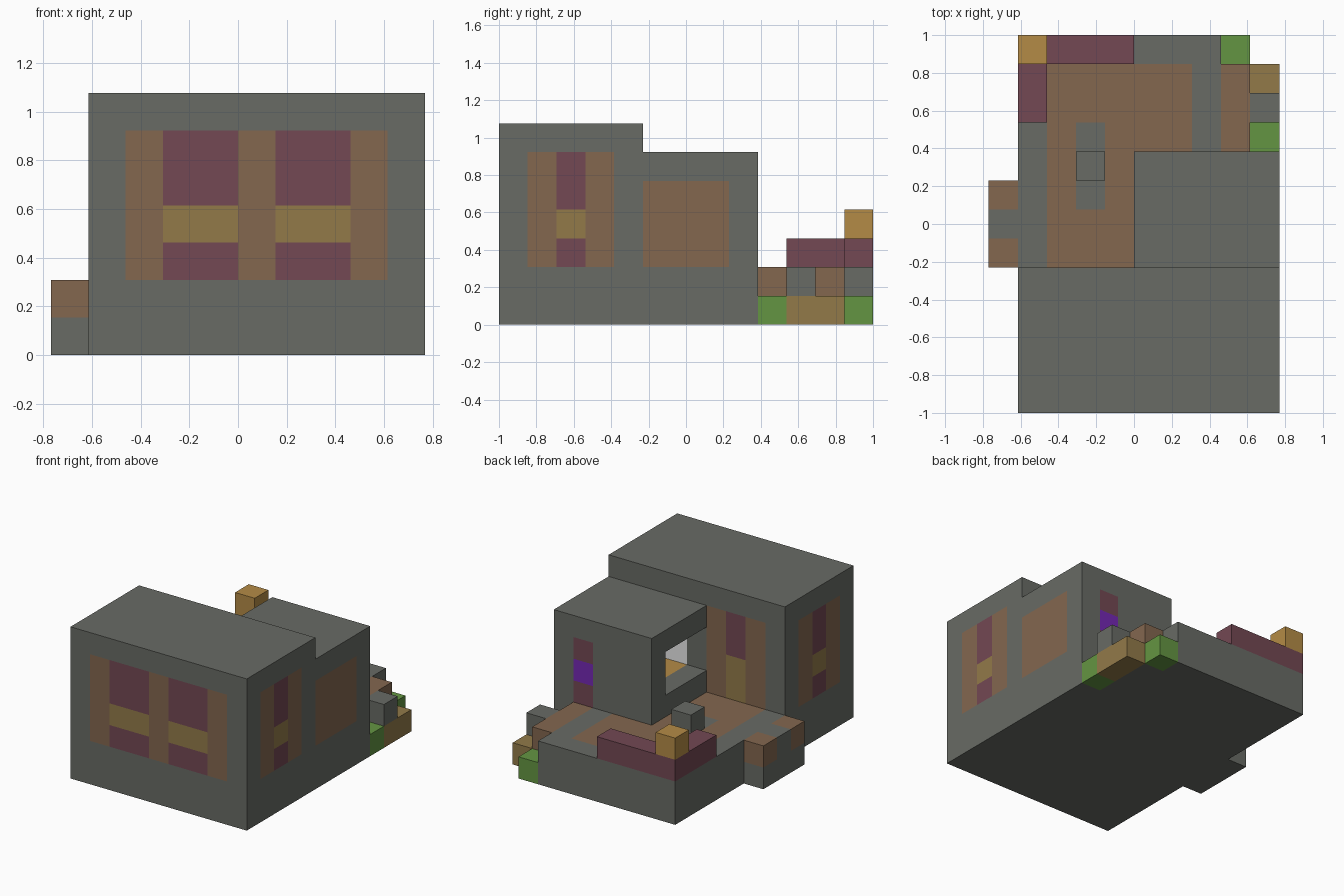
import bpy
import bmesh
from mathutils import Vector

old = bpy.data.objects.get("Cube")
if old:
    bpy.data.objects.remove(old, do_unlink=True)

U = 2 / 13                      # one building block
ORIGIN = Vector((-5, -6.5, 0))  # grid corner, in blocks


def material(name, hex_colour):
    channels = [int(hex_colour[i:i + 2], 16) / 255 for i in range(0, len(hex_colour), 2)]
    linear = [c / 12.92 if c < 0.04 else ((c + 0.055) / 1.055) ** 2.4 for c in channels]
    mat = bpy.data.materials.new(name)
    mat.use_nodes = True
    mat.diffuse_color = (*linear, 1)
    mat.node_tree.nodes["Principled BSDF"].inputs["Base Color"].default_value = (*linear, 1)
    return mat


STONE = material("stone grey", "686b65")
BROWN = material("clay brown", "83674f")
MAROON = material("maroon", "734853")
OCHRE = material("dull ochre", "927a49")
AMBER = material("amber", "b48b46")
GREEN = material("leaf green", "649542")
PURPLE = material("purple", "7428b4")
WHITE = material("white", "f0f0f0")


def inside(point, lo, hi):
    return all(a - 0.01 < p < b + 0.01 for p, a, b in zip(point, lo, hi))


def block(name, lo, hi, base=STONE, paint=(), recess=None):
    """Box in grid units; paint is a list of (material, lo, hi) colour zones."""
    bm = bmesh.new()
    bmesh.ops.create_cube(bm, size=1)
    size = Vector(hi) - Vector(lo)
    for v in bm.verts:
        v.co = Vector(lo) + Vector([(c + 0.5) * s for c, s in zip(v.co, size)])

    # Cut the faces along the borders of every zone
    zones = [(a, b) for _, a, b in paint] + ([recess] if recess else [])
    for axis in range(3):
        normal = Vector([float(i == axis) for i in range(3)])
        for cut in sorted({corner[axis] for zone in zones for corner in zone}):
            if lo[axis] < cut < hi[axis]:
                bmesh.ops.bisect_plane(bm, geom=bm.verts[:] + bm.edges[:] + bm.faces[:],
                                       plane_co=normal * cut, plane_no=normal)

    # Sink the recess one block into the top
    if recess:
        bm.normal_update()
        top = [f for f in bm.faces
               if f.normal.z > 0.9 and inside(f.calc_center_median(), *recess)]
        out = bmesh.ops.extrude_face_region(bm, geom=top)["geom"]
        moved = [g for g in out if isinstance(g, bmesh.types.BMVert)]
        bmesh.ops.translate(bm, verts=moved, vec=(0, 0, -1))

    mats = [base]
    for mat, a, b in paint:
        if mat not in mats:
            mats.append(mat)
        for f in bm.faces:
            if inside(f.calc_center_median(), a, b):
                f.material_index = mats.index(mat)

    bmesh.ops.recalc_face_normals(bm, faces=bm.faces[:])
    for v in bm.verts:
        v.co = (v.co + ORIGIN) * U
    mesh = bpy.data.meshes.new(name)
    bm.to_mesh(mesh)
    bm.free()
    for mat in mats:
        mesh.materials.append(mat)
    ob = bpy.data.objects.new(name, mesh)
    bpy.context.collection.objects.link(ob)
    return ob


# Main house: front windows, side windows, back door, sunken roof
paint = [(BROWN, (2, 0, 2), (9, 1, 6))]
for x in (3, 6):
    paint += [(MAROON, (x, 0, 2), (x + 2, 1, 6)), (OCHRE, (x, 0, 3), (x + 2, 1, 4))]
for x in (1, 9):
    paint += [(BROWN, (x, 1, 2), (x + 1, 4, 6)),
              (MAROON, (x, 2, 2), (x + 1, 3, 6)),
              (OCHRE, (x, 2, 3), (x + 1, 3, 4))]
paint += [(BROWN, (2, 4, 2), (5, 5, 6)),
          (MAROON, (3, 4, 4), (4, 5, 6)),
          (OCHRE, (3, 4, 2), (4, 5, 4)),
          (WHITE, (6, 4, 3), (9, 5, 5)),
          (OCHRE, (2, 1, 5), (9, 4, 6))]
block("main_house", (1, 0, 0), (10, 5, 7), paint=paint,
      recess=((2, 1, 7), (9, 4, 7)))

# Open annex: footing, floor, back wall, side wall, roof
door = [(MAROON, (8, 8, 2), (9, 9, 5)), (PURPLE, (8, 8, 3), (9, 9, 4))]
side_panel = [(BROWN, (9, 5, 2), (10, 8, 5))]
block("annex_footing", (9, 5, 0), (10, 9, 2))
block("annex_floor", (5, 5, 2), (10, 9, 3),
      paint=side_panel + door + [(AMBER, (6, 5, 2), (9, 8, 3))])
block("annex_back_wall", (5, 8, 3), (10, 9, 5), paint=door)
block("annex_side_wall", (9, 5, 3), (10, 8, 5), paint=side_panel)
block("annex_roof", (5, 5, 5), (10, 9, 6))

# Terrace with brown paving and grey paths
block("terrace", (1, 5, 0), (9, 12, 2), paint=[
    (BROWN, (2, 5, 1), (7, 12, 2)),
    (BROWN, (8, 9, 1), (9, 12, 2)),
    (STONE, (3, 7, 1), (4, 10, 2))])
block("terrace_back_edge", (1, 12, 0), (8, 13, 2))
block("terrace_pillar", (3, 8, 2), (4, 9, 3))

# Side landing
block("side_landing", (0, 5, 0), (1, 8, 2), paint=[
    (BROWN, (0, y, 1), (1, y + 1, 2)) for y in (5, 7)])

# Corner bench and lamp
block("bench_side", (1, 10, 2), (2, 13, 3), MAROON)
block("bench_back", (2, 12, 2), (5, 13, 3), MAROON)
block("corner_lamp", (1, 12, 3), (2, 13, 4), AMBER)

# Steps and shrubs
block("entry_steps", (9, 10, 0), (10, 12, 1), OCHRE)
block("entry_post", (9, 10, 1), (10, 11, 2))
for name, x, y in (("side_shrub", 9, 9), ("back_shrub", 8, 12)):
    block(name, (x, y, 0), (x + 1, y + 1, 1), GREEN)
